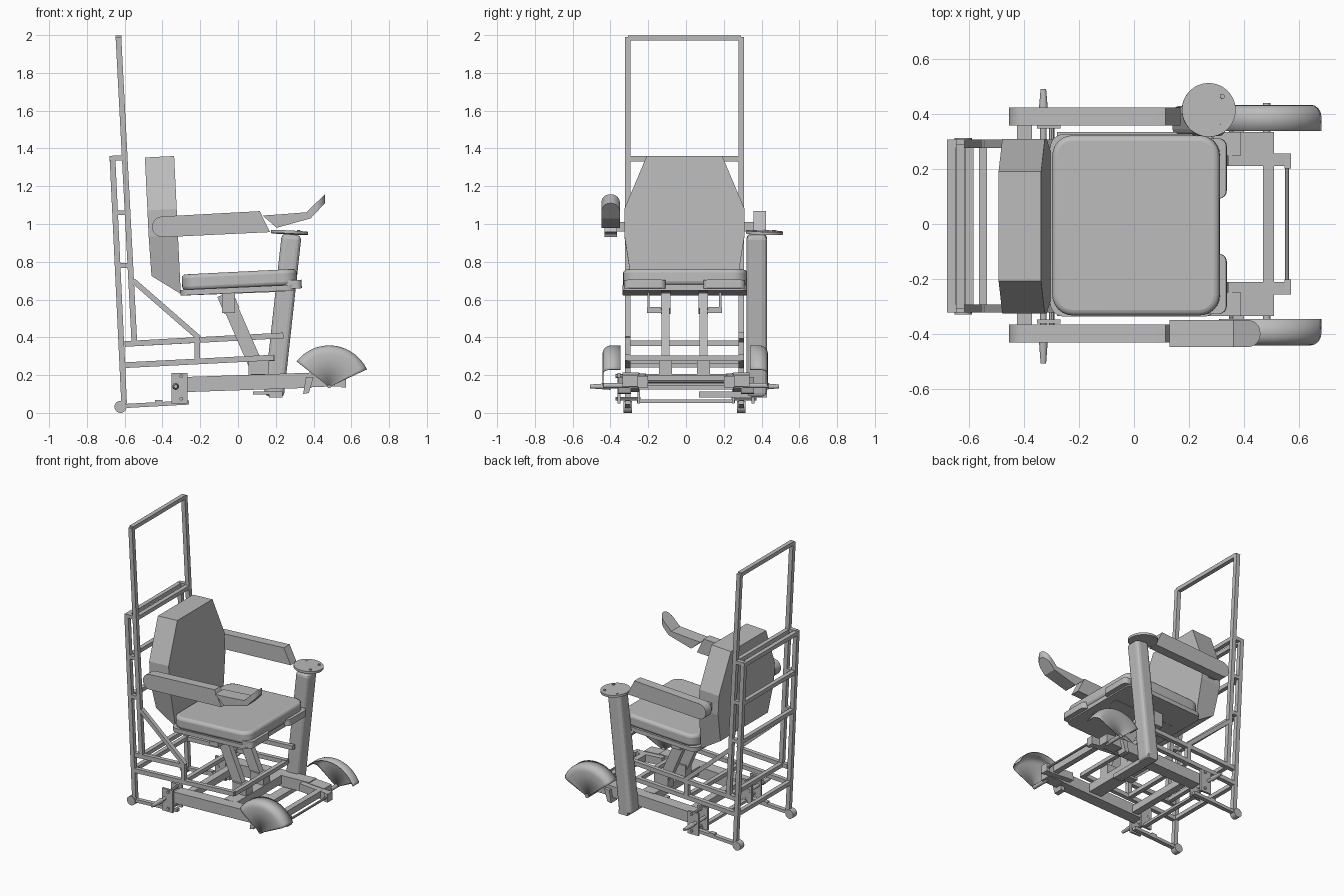
import bpy, bmesh
from math import radians, sin, cos, pi
from mathutils import Vector, Matrix

cube = bpy.data.objects.get("Cube")
if cube:
    bpy.data.objects.remove(cube)

grey = bpy.data.materials.new("plain_grey")
grey.use_nodes = True
grey.diffuse_color = (0.5, 0.5, 0.5, 1)
grey.node_tree.nodes["Principled BSDF"].inputs["Base Color"].default_value = (0.5, 0.5, 0.5, 1)

MID = -0.008                      # centre plane of the frame
SIDES = (("left", 1), ("right", -1))


def finish(name, bm, bevel=0, segments=1, smooth=False):
    bmesh.ops.recalc_face_normals(bm, faces=bm.faces)
    mesh = bpy.data.meshes.new(name)
    bm.to_mesh(mesh)
    bm.free()
    mesh.materials.append(grey)
    ob = bpy.data.objects.new(name, mesh)
    bpy.context.scene.collection.objects.link(ob)
    if bevel:
        mod = ob.modifiers.new("bevel", "BEVEL")
        mod.width, mod.segments, mod.limit_method = bevel, segments, "ANGLE"
    if smooth:
        bpy.ops.object.select_all(action="DESELECT")
        ob.select_set(True)
        bpy.context.view_layer.objects.active = ob
        bpy.ops.object.shade_smooth_by_angle(angle=radians(35))
    return ob


def bar(name, p, q, w=0.03, h=0.03, **kw):
    """Box from p to q; w is the width across, h the depth."""
    p, q = Vector(p), Vector(q)
    d = (q - p).normalized()
    side = Vector((1, 0, 0)) if abs(d.y) > 0.9 else Vector((0, 1, 0))
    up = d.cross(side).normalized()
    side = up.cross(d)
    rot = Matrix((d, side, up)).transposed().to_4x4()
    bm = bmesh.new()
    bmesh.ops.create_cube(bm, size=1, matrix=Matrix.Translation((p + q) / 2) @ rot
                          @ Matrix.Diagonal(((q - p).length, w, h, 1)))
    return finish(name, bm, **kw)


def rod(name, p, q, r, r2=None, n=20):
    p, q = Vector(p), Vector(q)
    rot = (q - p).to_track_quat("Z", "Y").to_matrix().to_4x4()
    bm = bmesh.new()
    bmesh.ops.create_cone(bm, cap_ends=True, segments=n, radius1=r, radius2=r2 or r,
                          depth=(q - p).length, matrix=Matrix.Translation((p + q) / 2) @ rot)
    return finish(name, bm, smooth=True)


def extrude(bm, pts, vec):
    face = bm.faces.new([bm.verts.new(p) for p in pts])
    new = bmesh.ops.extrude_face_region(bm, geom=[face])["geom"]
    bmesh.ops.translate(bm, vec=vec, verts=[v for v in new if isinstance(v, bmesh.types.BMVert)])


def side_prism(name, pts, y0, y1, **kw):
    bm = bmesh.new()
    extrude(bm, [(x, y0, z) for x, z in pts], (0, y1 - y0, 0))
    return finish(name, bm, **kw)


def slab(name, x, y, r, height, loc, tilt=0, bevel=0):
    """Rounded rectangle of half size x by y, tilted about the y axis."""
    pts = []
    for k, (sx, sy) in enumerate(((1, 1), (-1, 1), (-1, -1), (1, -1))):
        for i in range(7):
            a = k * pi / 2 + i * pi / 12
            pts.append((sx * (x - r) + r * cos(a), sy * (y - r) + r * sin(a), -height / 2))
    bm = bmesh.new()
    extrude(bm, pts, (0, 0, height))
    bm.transform(Matrix.Translation(loc) @ Matrix.Rotation(-tilt, 4, "Y"))
    return finish(name, bm, bevel, 3, smooth=True)


# Rear frame: tall hoop, rear posts and lower side rails
for side, s in SIDES:
    y = MID + s * 0.3
    bar(f"tall_post_{side}", (-0.633, y, 1.99), (-0.548, y, 0.36))
    bar(f"rear_post_{side}", (-0.665, y, 1.36), (-0.603, y, 0.05))
    for n, z in enumerate((1.35, 1.06, 0.78)):
        x = -0.665 + (1.36 - z) * 0.047
        bar(f"frame_tie_{side}_{n}", (x, y, z), (x + 0.062, y, z), h=0.025)
    bar(f"upper_rail_{side}", (-0.6, y, 0.365), (0.24 if s > 0 else -0.2, y, 0.41 if s > 0 else 0.387))
    bar(f"lower_rail_{side}", (-0.61, y, 0.252), (0.19, y, 0.293))
    bar(f"diagonal_brace_{side}", (-0.555, y, 0.7), (-0.205, y, 0.395), h=0.028)
    bar(f"rail_upright_{side}", (-0.215, y, 0.4), (-0.215, y, 0.27))
for name, x, z in (("hoop_top", -0.633, 1.985), ("front_bar_top", -0.6, 1.345),
                   ("rear_bar_top", -0.665, 1.345), ("rear_bar_high", -0.65, 1.06),
                   ("rear_bar_middle", -0.637, 0.78), ("front_bar_low", -0.55, 0.368),
                   ("rear_bar_low", -0.613, 0.255), ("rail_front_bar", 0.18, 0.29),
                   ("rail_middle_bar", -0.215, 0.275)):
    bar(name, (x, MID - 0.3, z), (x, MID + 0.3, z), h=0.028)

# Rear rollers, ground links, pivot plates and side pegs
for side, s in SIDES:
    y = MID + s * 0.3
    rod(f"roller_{side}", (-0.622, y - 0.022, 0.032), (-0.622, y + 0.022, 0.032), 0.032)
    bar(f"ground_link_{side}", (-0.61, y, 0.036), (-0.26, y, 0.055), h=0.022)
    bar(f"link_stop_{side}", (-0.44, y, 0.06), (-0.4, y, 0.062), h=0.014)
    for n, off in enumerate((0.25, 0.355)):
        bar(f"pivot_plate_{side}_{n}", (-0.31, s * off, 0.05), (-0.31, s * off, 0.21), 0.015, 0.085)
    rod(f"pivot_pin_{side}", (-0.33, s * 0.24, 0.14), (-0.33, s * 0.42, 0.14), 0.012)
    rod(f"side_peg_{side}", (-0.33, s * 0.4, 0.14), (-0.33, s * 0.5 + MID, 0.14), 0.018, 0.01)
    for n, z in enumerate((0.075, 0.195)):
        rod(f"plate_bolt_{side}_{n}", (-0.3, s * 0.24, z), (-0.3, s * 0.372, z), 0.01, n=8)
bar("ground_cross_bar", (-0.3, -0.26, 0.062), (-0.3, 0.26, 0.062), 0.03, 0.018)

# Base beams, front arms and cross members
for side, s in SIDES:
    side_prism(f"base_beam_{side}", [(-0.28, 0.11), (0.39, 0.133), (0.39, 0.213), (-0.28, 0.19)],
               s * 0.25, s * 0.335)
    side_prism(f"front_box_{side}", [(0.34, 0.135), (0.51, 0.14), (0.51, 0.2), (0.34, 0.21)],
               s * 0.25, s * 0.335)
    bar(f"front_arm_{side}", (0.34, s * 0.234, 0.18), (0.56, s * 0.234, 0.165), 0.045, 0.055)
    bar(f"arm_end_{side}", (0.56, s * 0.23, 0.135), (0.56, s * 0.23, 0.195), 0.055, 0.025)
    side_prism(f"step_foot_{side}", [(0.345, 0.1), (0.375, 0.105), (0.4, 0.19), (0.36, 0.19)],
               s * 0.29, s * 0.36)
    rod(f"fender_pin_{side}", (0.483, s * 0.3, 0.145), (0.483, s * 0.44, 0.145), 0.014)
bar("front_cross_beam", (0.49, -0.22, 0.175), (0.49, 0.22, 0.175), 0.04, 0.045)
rod("front_cross_rod", (0.557, -0.22, 0.165), (0.557, 0.22, 0.165), 0.008, n=10)
bar("middle_cross_beam", (0.12, -0.26, 0.175), (0.12, 0.26, 0.175), 0.1, 0.06)
bar("rear_cross_beam", (-0.22, -0.26, 0.15), (-0.22, 0.26, 0.15), 0.05, 0.05)
bar("column_foot", (0.2, 0.07, 0.097), (0.2, 0.43, 0.097), 0.07, 0.03)
bar("column_foot_pad", (0.08, 0.1, 0.105), (0.22, 0.1, 0.105), 0.06, 0.015)

# Curved front fenders: open on the inner side, rounded on the outer edge
for side, s in SIDES:
    profile = [(0.01, 0.435), (0.177, 0.435)]
    profile += [(0.177 + 0.04 * sin(a), 0.395 + 0.04 * cos(a))
                for a in (pi / 8, pi / 4, 3 * pi / 8, pi / 2)] + [(0.217, 0.342)]
    bm = bmesh.new()
    rows = []
    for i in range(25):
        a = radians(25 + 117 * i / 24)
        rows.append([bm.verts.new((0.483 + r * cos(a), s * y + MID / 2, 0.137 + r * sin(a)))
                     for r, y in profile])
    for a, b in zip(rows, rows[1:]):
        for j in range(len(profile) - 1):
            bm.faces.new((a[j], a[j + 1], b[j + 1], b[j]))
    ob = finish(f"fender_{side}", bm, smooth=True)
    mod = ob.modifiers.new("thickness", "SOLIDIFY")
    mod.thickness, mod.offset = 0.006, 0

# Steering column with its round mounting plate and bolts
bar("column", (0.19, 0.375, 0.085), (0.284, 0.375, 0.945), 0.11, 0.105, bevel=0.025, segments=3)
axis = Vector((0.05, 0.03, 1)).normalized()
top = Vector((0.272, 0.415, 0.955))
rod("column_plate", top - axis * 0.008, top + axis * 0.008, 0.098, n=40)
for n in range(4):
    a = pi / 4 + n * pi / 2
    p = top + Vector((0.07 * cos(a), 0.07 * sin(a), 0))
    rod(f"plate_bolt_{n}", p, p + axis * 0.012, 0.009, n=8)

# Seat cushion, pan and front lips
slab("seat_cushion", 0.305, 0.328, 0.075, 0.085, (0.008, -0.005, 0.705), 0.05, 0.02)
slab("seat_pan", 0.305, 0.332, 0.05, 0.03, (0.0, -0.005, 0.65), 0.045)
for side, s in SIDES:
    slab(f"seat_lip_{side}", 0.05, 0.11, 0.03, 0.045, (0.287, s * 0.21 + MID, 0.68), 0.05)

# Seat struts with brackets on top and mounts below
for side, s in SIDES:
    y = s * 0.1 + MID
    bar(f"seat_strut_{side}", (-0.07, y, 0.63), (0.1, y, 0.24), 0.042, 0.075)
    bar(f"strut_sleeve_{side}", (-0.07, y, 0.63), (-0.032, y, 0.54), 0.05, 0.085)
    bar(f"strut_bracket_{side}", (-0.05, s * 0.16 + MID, 0.53), (-0.05, s * 0.16 + MID, 0.56), 0.075, 0.07)
    bar(f"bracket_web_{side}", (-0.05, s * 0.19 + MID, 0.54), (-0.05, s * 0.19 + MID, 0.645), 0.012, 0.07)
    bar(f"seat_runner_{side}", (-0.27, y, 0.632), (0.25, y, 0.652), 0.05, 0.02)
    bar(f"strut_mount_{side}", (0.11, y, 0.19), (0.11, y, 0.28), 0.07, 0.11)

# Backrest: bevelled outline, leaning back, cut away at its lower rear edge
half = [(0.2, 1.36), (0.318, 1.08), (0.318, 0.94), (0.27, 0.63)]
outline = half + [(-y, z) for y, z in reversed(half)]
bm = bmesh.new()
extrude(bm, [(-0.338 + (1.36 - z) * 0.048, y + MID, z) for y, z in outline], (-0.155, 0, -0.008))
for v in bm.verts:
    if v.co.z < 0.7 and v.co.x < -0.4:
        v.co.z = 0.725
finish("backrest", bm)
bar("armrest_cross_bar", (-0.398, -0.4, 0.985), (-0.398, 0.4, 0.985), 0.055, 0.05)

# Armrests with a rounded rear end and a slanted front end
for side, s in SIDES:
    pts = [(-0.4 + 0.055 * cos(a), 0.985 + 0.055 * sin(a))
           for a in (pi / 2 + i * pi / 10 for i in range(11))]
    pts += [(0.17, 0.957), (0.115, 1.068)]
    side_prism(f"armrest_{side}", pts, s * 0.362 + MID / 2, s * 0.428 + MID / 2, smooth=True)

# Hand rest on the right arm, bent upward with a round tip
pad = side_prism("hand_rest", [(0.13, 1.045), (0.205, 0.98), (0.385, 1.03), (0.46, 1.11),
                               (0.46, 1.157), (0.362, 1.062), (0.21, 1.05)], -0.448, -0.35)
bm = bmesh.new()
bm.from_mesh(pad.data)
tip = [e for e in bm.edges if all(v.co.x > 0.45 for v in e.verts)
       and abs(e.verts[0].co.y - e.verts[1].co.y) < 0.01]
bmesh.ops.bevel(bm, geom=tip, offset=0.045, segments=6, profile=0.5, affect="EDGES")
bm.to_mesh(pad.data)
bm.free()
